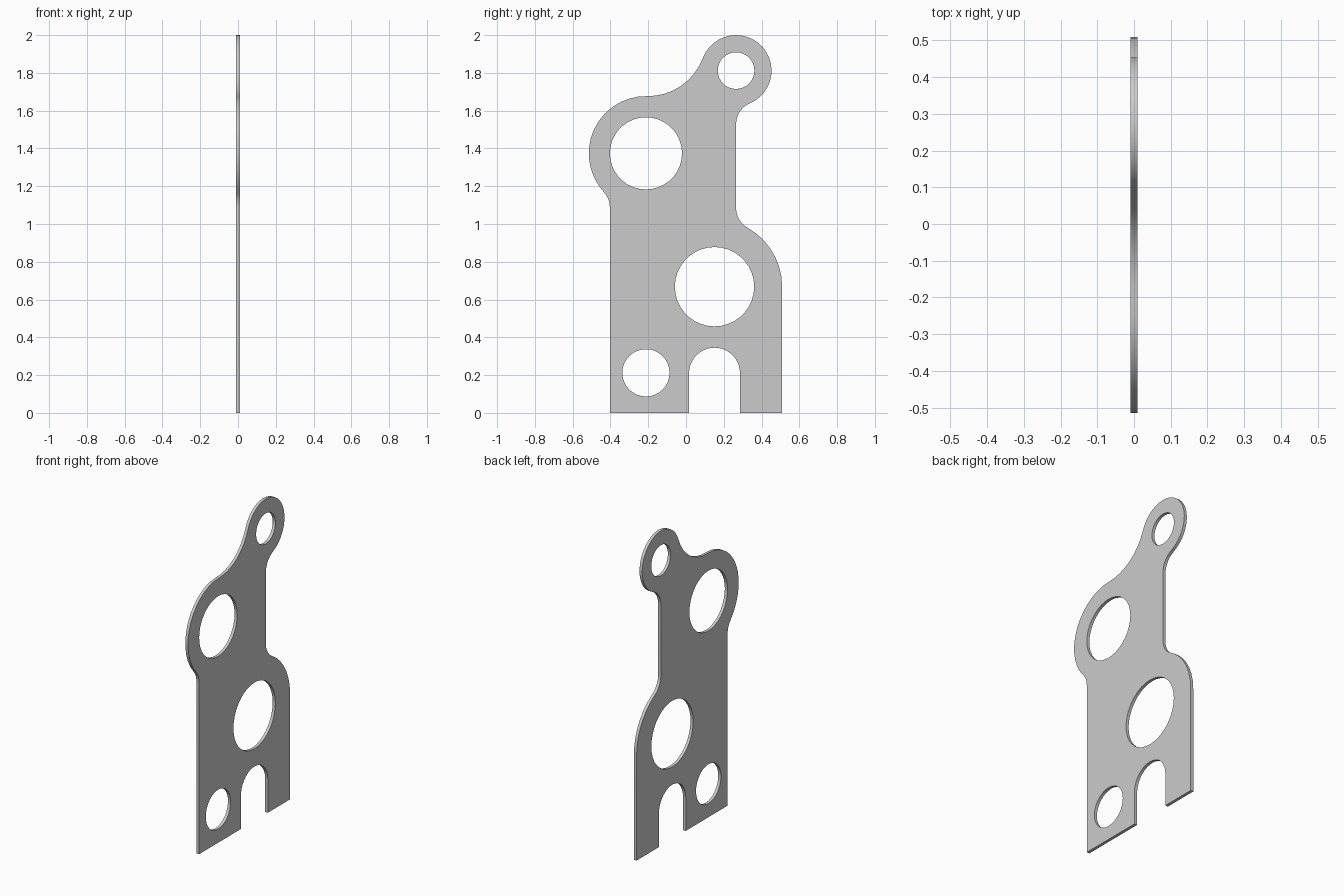
import bpy, bmesh
from math import atan2, ceil, cos, hypot, pi, radians, sin, sqrt, tau, acos

if "Cube" in bpy.data.objects:
    bpy.data.objects.remove(bpy.data.objects["Cube"])

THICK = 0.019
STEP = radians(10)
FIL = 0.12                      # small blend radius
BLEND = 0.31                    # large blend between the two upper lobes

# Lobe centres (y, z) and outer radii
LOW, LOW_R = (0.151, 0.668), 0.358
TOP, TOP_R = (0.265, 1.812), 0.188
LEFT, LEFT_R = (-0.212, 1.374), 0.303
Y_LEFT, Y_NECK = -0.403, 0.265
SLOT, SLOT_R = (0.151, 0.21), 0.135


def angle(a, b):
    return atan2(b[1] - a[1], b[0] - a[0])


def arc(c, r, a0, a1, ccw=True):
    """Points on an arc from angle a0 to a1 in the given direction."""
    sweep = (a1 - a0) % tau if ccw else -((a0 - a1) % tau)
    n = max(2, ceil(abs(sweep) / STEP))
    return [(c[0] + r * cos(a0 + sweep * i / n),
             c[1] + r * sin(a0 + sweep * i / n)) for i in range(n + 1)]


def circle(c, r, n):
    return [(c[0] + r * cos(tau * i / n), c[1] + r * sin(tau * i / n)) for i in range(n)]


def edge_fillet(c, r, y, side, up):
    """Centre of the fillet joining a lobe to the vertical edge at y."""
    fy = y + side * FIL
    return (fy, c[1] + up * sqrt((r + FIL) ** 2 - (fy - c[0]) ** 2))


f_low = edge_fillet(LOW, LOW_R, Y_NECK, 1, 1)
f_top = edge_fillet(TOP, TOP_R, Y_NECK, 1, -1)
f_left = edge_fillet(LEFT, LEFT_R, Y_LEFT, -1, -1)

# Centre of the large blend touching both upper lobes
d1, d2 = LEFT_R + BLEND, TOP_R + BLEND
d = hypot(TOP[0] - LEFT[0], TOP[1] - LEFT[1])
a = angle(LEFT, TOP) + acos((d1 * d1 + d * d - d2 * d2) / (2 * d1 * d))
f_mid = (LEFT[0] + d1 * cos(a), LEFT[1] + d1 * sin(a))

# Outline, counter-clockwise from the bottom left corner
outline = [(Y_LEFT, 0), (SLOT[0] - SLOT_R, 0)]
outline += arc(SLOT, SLOT_R, pi, 0, False)
outline += [(SLOT[0] + SLOT_R, 0), (LOW[0] + LOW_R, 0)]
outline += arc(LOW, LOW_R, 0, angle(LOW, f_low))
outline += arc(f_low, FIL, angle(f_low, LOW), pi, False)
outline += arc(f_top, FIL, pi, angle(f_top, TOP), False)
outline += arc(TOP, TOP_R, angle(TOP, f_top), angle(TOP, f_mid))
outline += arc(f_mid, BLEND, angle(f_mid, TOP), angle(f_mid, LEFT), False)
outline += arc(LEFT, LEFT_R, angle(LEFT, f_mid), angle(LEFT, f_left))
outline += arc(f_left, FIL, angle(f_left, LEFT), 0, False)

# Drop doubled points where arcs meet
outline = [p for i, p in enumerate(outline)
           if hypot(p[0] - outline[i - 1][0], p[1] - outline[i - 1][1]) > 1e-5]

holes = [circle(LOW, 0.21, 36), circle(LEFT, 0.191, 36),
         circle((-0.212, 0.212), 0.125, 32), circle(TOP, 0.097, 32)]

# Filled flat curve, extruded to plate thickness and stood upright
curve = bpy.data.curves.new("mounting_plate", 'CURVE')
curve.dimensions = '2D'
curve.fill_mode = 'BOTH'
curve.extrude = THICK / 2
for loop in [outline] + holes:
    spline = curve.splines.new('POLY')
    spline.points.add(len(loop) - 1)
    for pt, (y, z) in zip(spline.points, loop):
        pt.co = (y, z, 0, 1)
    spline.use_cyclic_u = True

plate = bpy.data.objects.new("mounting_plate", curve)
bpy.context.collection.objects.link(plate)
plate.rotation_euler = (pi / 2, 0, pi / 2)
bpy.context.view_layer.objects.active = plate
plate.select_set(True)
bpy.ops.object.convert(target='MESH')
plate = bpy.context.object

# Weld the faces to the rim
bm = bmesh.new()
bm.from_mesh(plate.data)
bmesh.ops.remove_doubles(bm, verts=bm.verts, dist=1e-5)
bmesh.ops.recalc_face_normals(bm, faces=bm.faces)
bm.to_mesh(plate.data)
bm.free()
bpy.ops.object.shade_smooth_by_angle(angle=radians(30))
